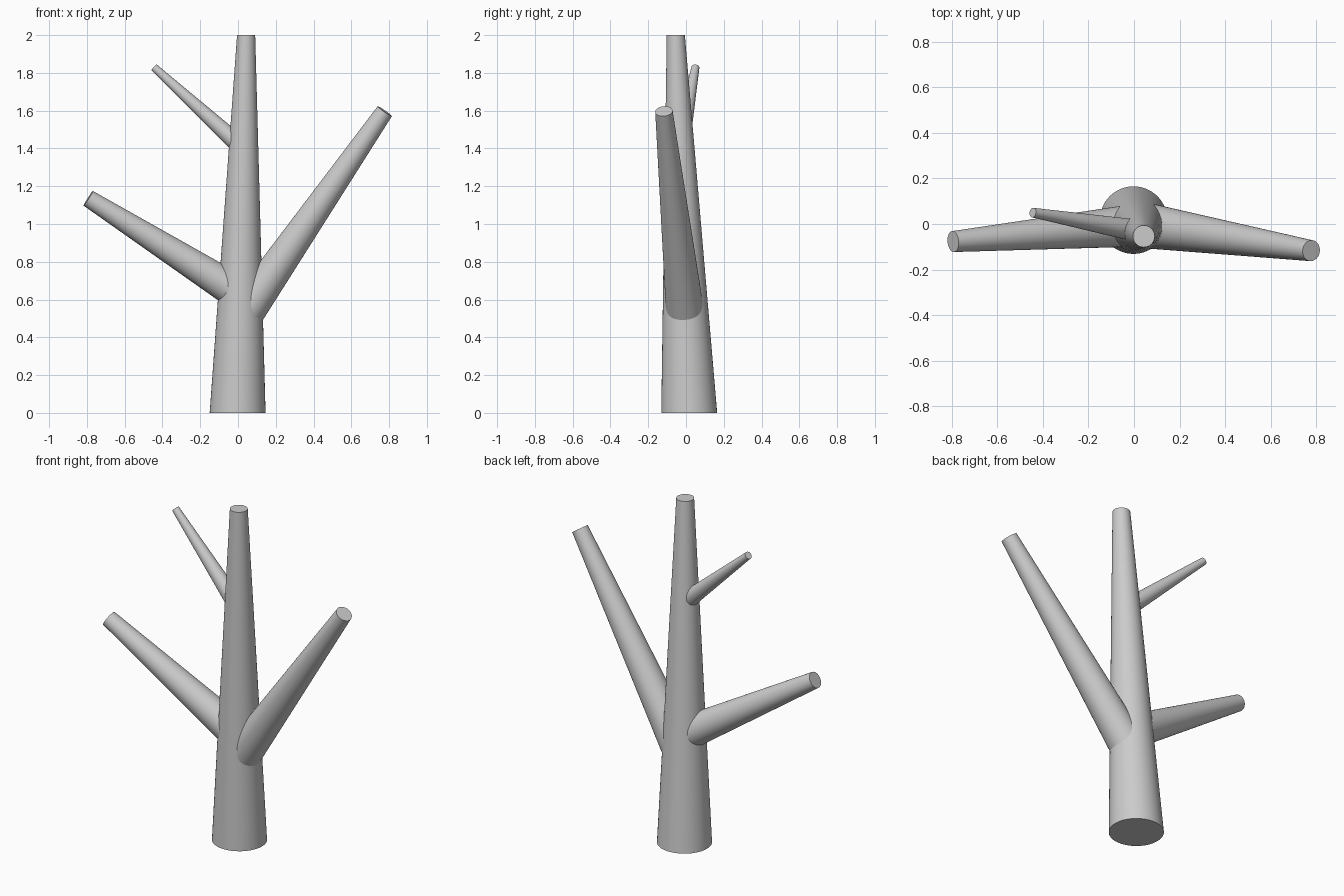
import bpy, bmesh, math
from mathutils import Vector

if "Cube" in bpy.data.objects:
    bpy.data.objects.remove(bpy.data.objects["Cube"])

SIDES = 64


def tapered_limb(name, start, end, r_start, r_end, level_ends=False):
    """Capped round limb; ends are level, or square to the limb's axis."""
    start, end = Vector(start), Vector(end)
    axis = Vector((0, 0, 1)) if level_ends else (end - start).normalized()
    turn = Vector((0, 0, 1)).rotation_difference(axis)
    bm = bmesh.new()
    rings = []
    for centre, radius in ((start, r_start), (end, r_end)):
        ring = []
        for i in range(SIDES):
            a = 2 * math.pi * i / SIDES
            offset = Vector((radius * math.cos(a), radius * math.sin(a), 0))
            ring.append(bm.verts.new(centre + turn @ offset))
        rings.append(ring)
    low, high = rings
    for i in range(SIDES):
        j = (i + 1) % SIDES
        bm.faces.new((low[i], low[j], high[j], high[i]))
    bm.faces.new(low[::-1])
    bm.faces.new(high)
    mesh = bpy.data.meshes.new(name)
    bm.to_mesh(mesh)
    bm.free()
    obj = bpy.data.objects.new(name, mesh)
    bpy.context.collection.objects.link(obj)
    bpy.ops.object.select_all(action='DESELECT')
    obj.select_set(True)
    bpy.context.view_layer.objects.active = obj
    bpy.ops.object.shade_smooth_by_angle(angle=math.radians(30))
    return obj


# Leaning trunk, cut level at both ends
BASE, TOP = Vector((-0.002, 0.017, 0)), Vector((0.043, -0.054, 2))
tapered_limb("trunk", BASE, TOP, 0.148, 0.048, level_ends=True)

# Branches: name, height on trunk axis, tip, root radius, tip radius
branches = [
    ("right_branch", 0.49, (0.777, -0.117, 1.597), 0.103, 0.046),
    ("left_branch", 0.628, (-0.793, -0.077, 1.136), 0.094, 0.046),
    ("upper_twig", 1.397, (-0.444, 0.050, 1.829), 0.050, 0.021),
]
for name, height, tip, r_root, r_tip in branches:
    tapered_limb(name, BASE.lerp(TOP, height / 2), tip, r_root, r_tip)
